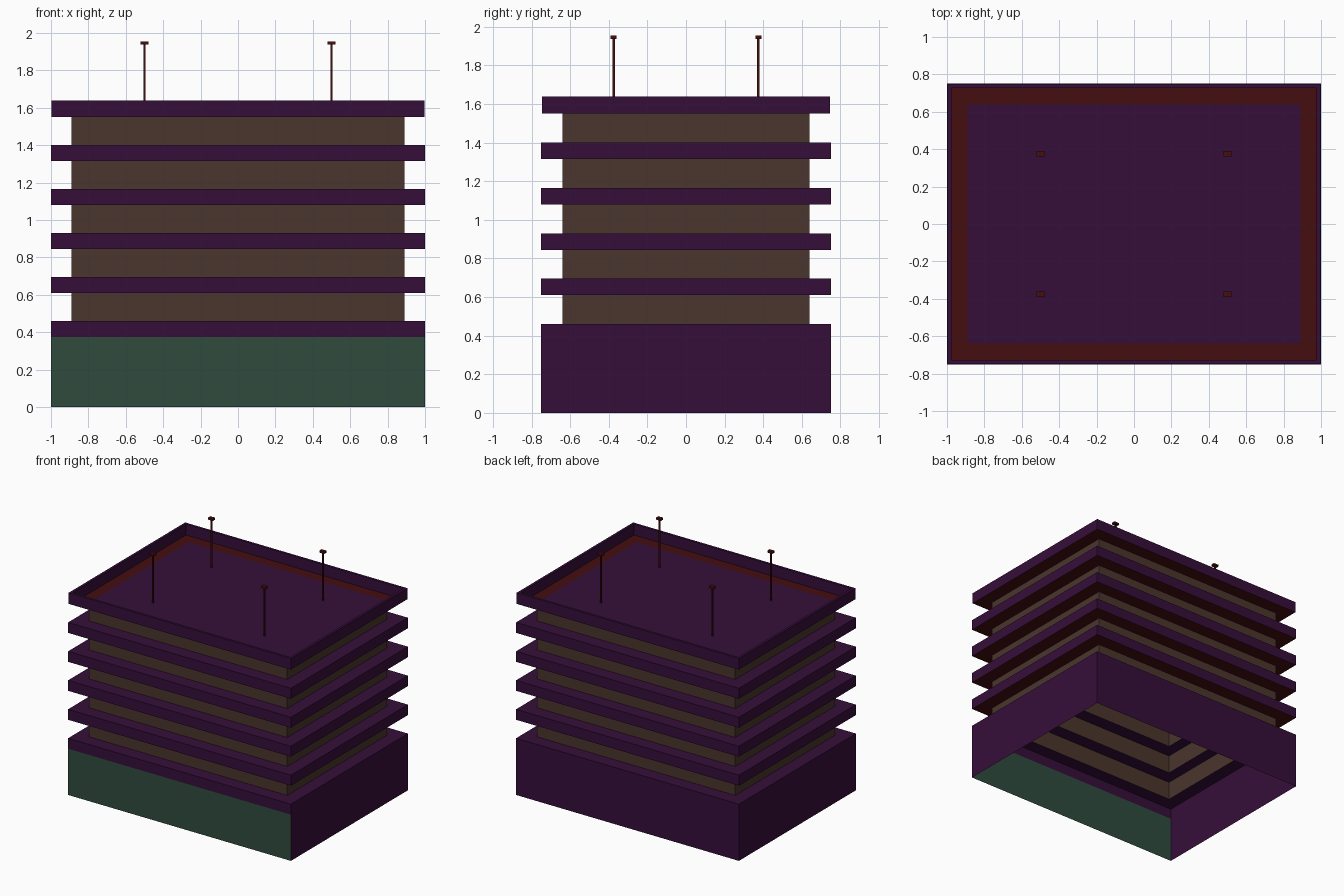
import bpy, bmesh

if "Cube" in bpy.data.objects:
    bpy.data.objects.remove(bpy.data.objects["Cube"])


def mat(name, rgb):
    m = bpy.data.materials.new(name)
    m.diffuse_color = (*rgb, 1)
    m.use_nodes = True
    m.node_tree.nodes["Principled BSDF"].inputs["Base Color"].default_value = m.diffuse_color
    return m


PURPLE = mat("dark_purple", (0.036, 0.0045, 0.042))
BROWN = mat("window_brown", (0.069, 0.036, 0.026))
GREEN = mat("shopfront_green", (0.029, 0.071, 0.047))
RED = mat("dark_red", (0.060, 0.004, 0.005))

OUT = (1.0, 0.75)      # half size of slabs and base
WALL = (0.89, 0.64)    # half size of the set-back window walls


def loop(half, z):
    x, y = half
    return [(-x, -y, z), (x, -y, z), (x, y, z), (-x, y, z)]


def build(name, strips, mats, cap=None):
    """strips: (lower/inner loop, upper/outer loop, four material indices)."""
    bm = bmesh.new()
    for a, b, idx in strips:
        for i in range(4):
            j = (i + 1) % 4
            f = bm.faces.new([bm.verts.new(p) for p in (a[i], a[j], b[j], b[i])])
            f.material_index = idx[i]
    if cap:
        bm.faces.new([bm.verts.new(p) for p in cap])
    bmesh.ops.remove_doubles(bm, verts=bm.verts, dist=1e-5)
    me = bpy.data.meshes.new(name)
    bm.to_mesh(me)
    bm.free()
    for m in mats:
        me.materials.append(m)
    ob = bpy.data.objects.new(name, me)
    bpy.context.collection.objects.link(ob)
    return ob


def box(name, center, size, m):
    x, y, z = center
    half = (size[0] / 2, size[1] / 2)
    lo, hi = loop(half, -size[2] / 2), loop(half, size[2] / 2)
    bm_ob = build(name, [(lo, hi, [0] * 4)], [m], cap=hi)
    bm = bmesh.new()
    bm.from_mesh(bm_ob.data)
    bm.faces.new([bm.verts.new(p) for p in reversed(lo)])
    bm.to_mesh(bm_ob.data)
    bm.free()
    bm_ob.location = (x, y, z)


ALL0, ALL1 = [0] * 4, [1] * 4

# ground floor: open shell, green front, purple band and ledge on top
build("ground_floor", [
    (loop(OUT, 0), loop(OUT, 0.375), [1, 0, 0, 0]),
    (loop(OUT, 0.375), loop(OUT, 0.46), ALL0),
    (loop(OUT, 0.46), loop(WALL, 0.46), ALL0),
], [PURPLE, GREEN])

# five window storeys; hollow slabs between them with red undersides
for n in range(5):
    z = 0.46 + 0.235 * n
    build(f"window_wall_{n + 1}",
          [(loop(WALL, z), loop(WALL, z + 0.15), ALL0)], [BROWN])
    if n < 4:
        build(f"floor_slab_{n + 1}", [
            (loop(WALL, z + 0.15), loop(OUT, z + 0.15), ALL1),
            (loop(OUT, z + 0.15), loop(OUT, z + 0.235), ALL0),
            (loop(OUT, z + 0.235), loop(WALL, z + 0.235), ALL0),
        ], [PURPLE, RED])

# roof: red ring, thin parapet and sunken deck
ROOF, RIM = 1.55, 1.64
PO, PI = (0.997, 0.747), (0.977, 0.727)
build("roof_parapet", [
    (loop(WALL, ROOF), loop(PO, ROOF), ALL1),
    (loop(PO, ROOF), loop(PO, RIM), ALL0),
    (loop(PO, RIM), loop(PI, RIM), ALL0),
    (loop(PI, RIM), loop(PI, ROOF + 0.001), ALL0),
], [PURPLE, RED])
build("roof_deck", [], [PURPLE], cap=loop(WALL, ROOF))

# four roof masts with flat caps
for i, (sx, sy) in enumerate([(-1, -1), (1, -1), (1, 1), (-1, 1)]):
    x, y = 0.5 * sx, 0.375 * sy
    box(f"mast_{i + 1}", (x, y, 1.745), (0.012, 0.012, 0.39), RED)
    box(f"mast_cap_{i + 1}", (x, y, 1.946), (0.045, 0.03, 0.016), RED)
